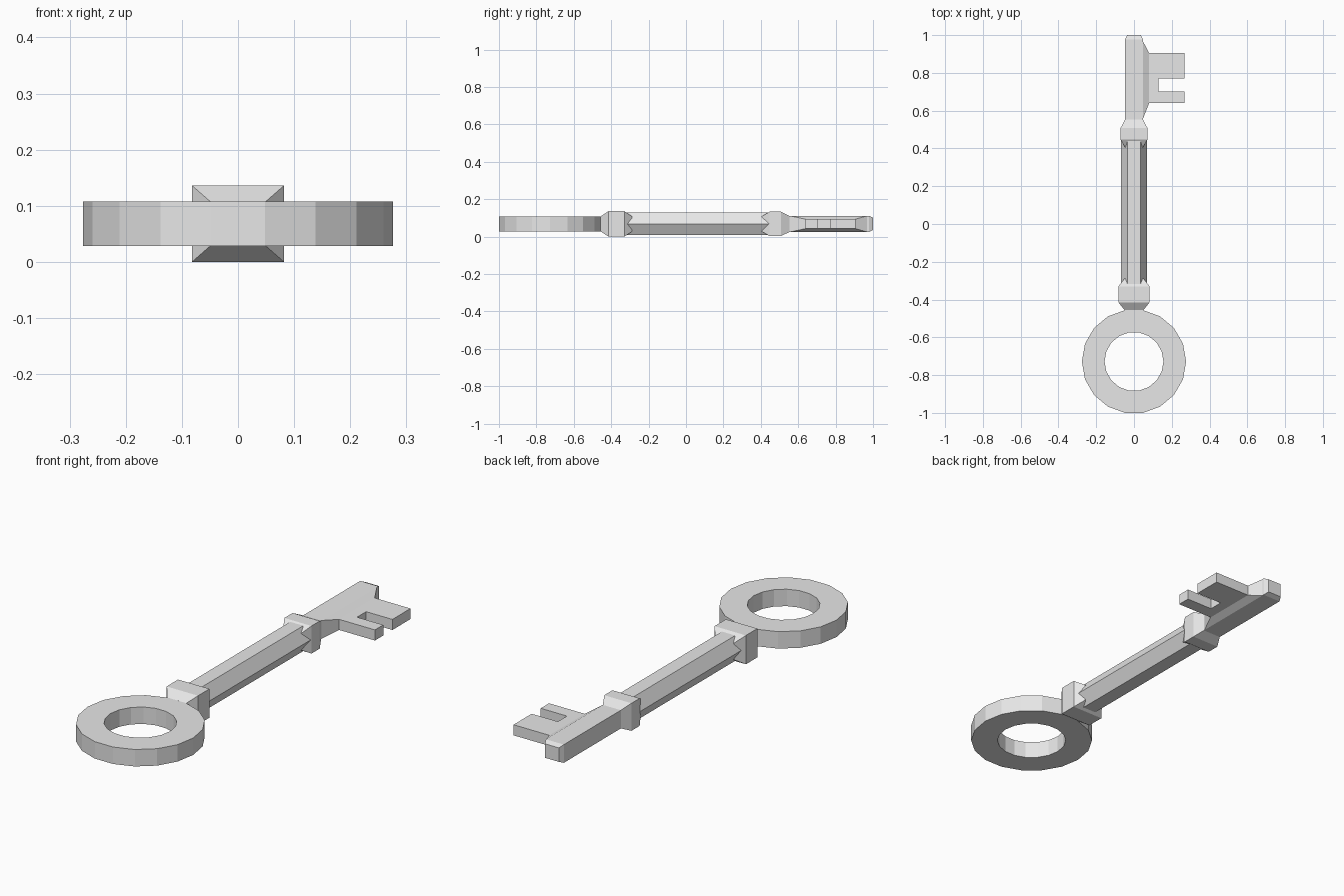
import bpy
import bmesh
from math import cos, sin, tau

cube = bpy.data.objects.get("Cube")
if cube:
    bpy.data.objects.remove(cube, do_unlink=True)

MID = 0.068  # height of the key's central axis

steel = bpy.data.materials.new("light_grey_metal")
steel.use_nodes = True
steel.diffuse_color = (0.8, 0.8, 0.8, 1)
steel.node_tree.nodes["Principled BSDF"].inputs["Base Color"].default_value = (0.8, 0.8, 0.8, 1)


def finish(name, bm):
    bmesh.ops.recalc_face_normals(bm, faces=bm.faces)
    mesh = bpy.data.meshes.new(name)
    bm.to_mesh(mesh)
    bm.free()
    mesh.materials.append(steel)
    obj = bpy.data.objects.new(name, mesh)
    bpy.context.collection.objects.link(obj)
    return obj


def loft(name, rings, closed=False):
    """Skin a row of equal-sided rings; cap the ends or join them in a loop."""
    bm = bmesh.new()
    rows = [[bm.verts.new(p) for p in ring] for ring in rings]
    pairs = list(zip(rows, rows[1:]))
    if closed:
        pairs.append((rows[-1], rows[0]))
    else:
        bm.faces.new(rows[0])
        bm.faces.new(rows[-1])
    n = len(rows[0])
    for a, b in pairs:
        for i in range(n):
            j = (i + 1) % n
            bm.faces.new((a[i], a[j], b[j], b[i]))
    return finish(name, bm)


def section(y, w, h):
    """Rectangle across the key's length."""
    return [(sx * w, y, MID + sz * h) for sx, sz in ((-1, -1), (1, -1), (1, 1), (-1, 1))]


def side_section(x, y0, y1, h):
    """Rectangle facing the side of the key."""
    return [(x, y0, MID - h), (x, y1, MID - h), (x, y1, MID + h), (x, y0, MID + h)]


def hexagon(y, r):
    return [(r * cos(i * tau / 6), y, MID + r * sin(i * tau / 6)) for i in range(6)]


# Ring handle
SIDES = 18
handle = []
for k in range(SIDES):
    c, s = cos(k * tau / SIDES), sin(k * tau / SIDES)
    handle.append([(r * c, -0.728 + r * s, MID + z)
                   for r, z in ((0.276, -0.04), (0.276, 0.04), (0.156, 0.04), (0.156, -0.04))])
loft("ring_handle", handle, closed=True)

# Hexagonal shaft
loft("shaft", [hexagon(-0.42, 0.069), hexagon(0.5, 0.069)])

# Collars, tapered at both ends
loft("handle_collar", [section(-0.456, 0.05, 0.04), section(-0.415, 0.082, 0.068),
                       section(-0.33, 0.082, 0.068), section(-0.288, 0.05, 0.04)])
loft("bit_collar", [section(0.405, 0.047, 0.04), section(0.447, 0.071, 0.065),
                    section(0.508, 0.071, 0.065), section(0.553, 0.047, 0.043)])

# Square stem with a chamfered tip
loft("bit_stem", [section(0.553, 0.047, 0.043), section(0.978, 0.047, 0.043),
                  section(1.0, 0.036, 0.033)])

# Flared root joining the stem to the bit
loft("bit_root", [side_section(0.047, 0.556, 0.968, 0.043),
                  side_section(0.08, 0.64, 0.905, 0.025)])

# Two-toothed bit
outline = [(0.08, 0.64), (0.267, 0.64), (0.267, 0.702), (0.13, 0.702),
           (0.13, 0.77), (0.267, 0.77), (0.267, 0.905), (0.08, 0.905)]
loft("toothed_bit", [[(x, y, MID + z) for x, y in outline] for z in (-0.025, 0.025)])
